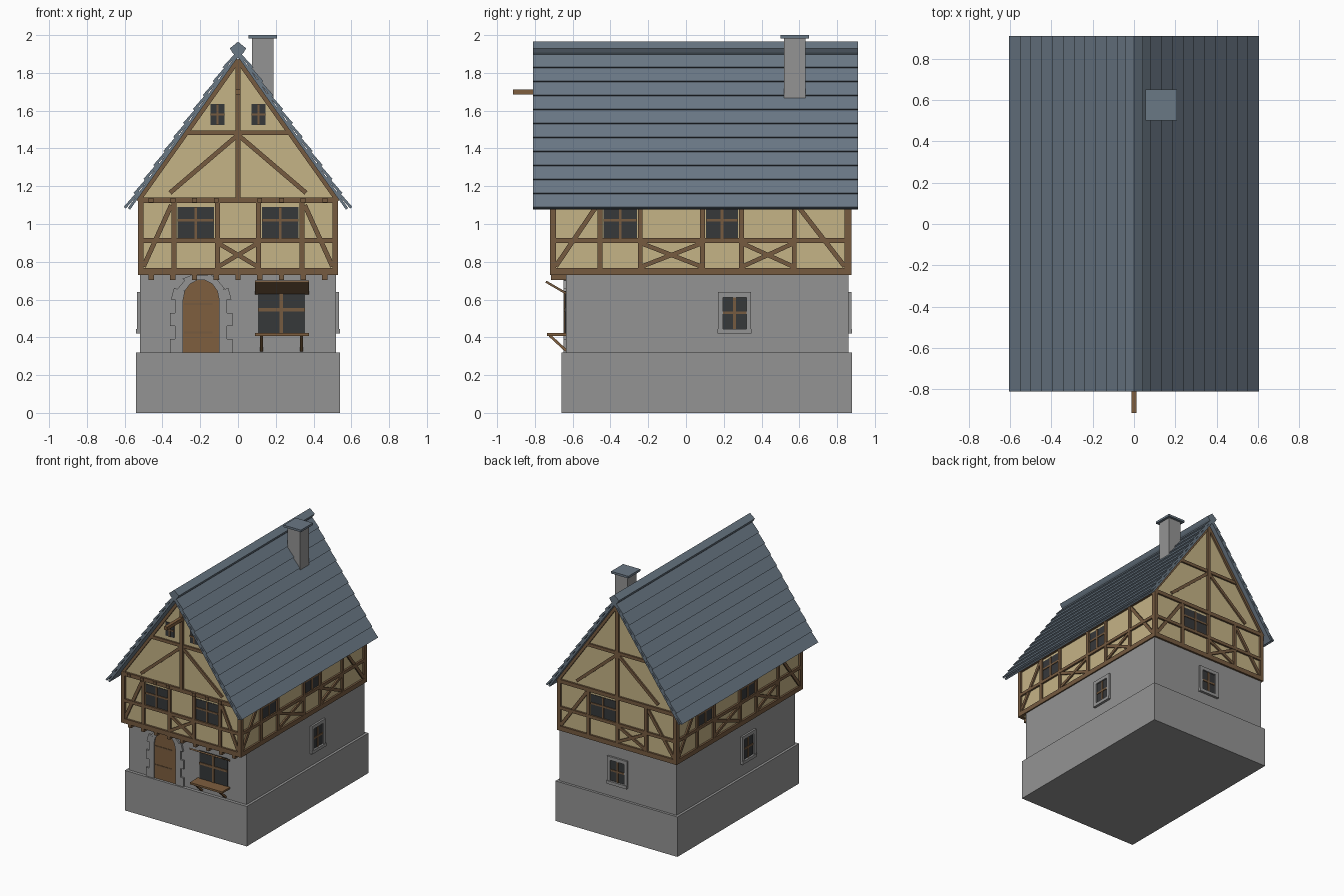
import bpy, bmesh
from math import pi, sin, cos
from mathutils import Matrix, Vector

cube = bpy.data.objects.get("Cube")
if cube:
    bpy.data.objects.remove(cube, do_unlink=True)


def material(name, r, g, b):
    lin = [(c / 255 / 12.92) if c < 11 else ((c / 255 + 0.055) / 1.055) ** 2.4 for c in (r, g, b)]
    m = bpy.data.materials.new(name)
    m.use_nodes = True
    m.diffuse_color = (*lin, 1)
    m.node_tree.nodes["Principled BSDF"].inputs["Base Color"].default_value = (*lin, 1)
    return m


STONE = material("grey stone", 148, 148, 148)
PLASTER = material("cream plaster", 197, 179, 134)
TIMBER = material("brown timber", 118, 91, 64)
BOARD = material("door wood", 126, 94, 62)
SLATE = material("blue slate", 106, 120, 133)
GLASS = material("dark glass", 54, 56, 58)


def prism(bm, frame, pts, d0, d1):
    """Extrude a (u, z) outline from depth d0 to d1, measured outward from the frame's wall."""
    rings = [[bm.verts.new(frame @ Vector((u, -d, z))) for u, z in pts] for d in (d0, d1)]
    bm.faces.new(rings[0])
    bm.faces.new(rings[1][::-1])
    n = len(pts)
    for i in range(n):
        j = (i + 1) % n
        bm.faces.new((rings[0][j], rings[0][i], rings[1][i], rings[1][j]))


def box(bm, frame, u0, u1, z0, z1, d0, d1):
    prism(bm, frame, [(u0, z0), (u1, z0), (u1, z1), (u0, z1)], d0, d1)


def beam(bm, frame, a, b, width, d0, d1):
    a, b = Vector(a), Vector(b)
    t = (b - a).normalized()
    s = Vector((-t.y, t.x)) * width / 2
    prism(bm, frame, [a - s, b - s, b + s, a + s], d0, d1)


def finish(bm, name, mat):
    bmesh.ops.recalc_face_normals(bm, faces=bm.faces)
    me = bpy.data.meshes.new(name)
    bm.to_mesh(me)
    bm.free()
    me.materials.append(mat)
    ob = bpy.data.objects.new(name, me)
    bpy.context.collection.objects.link(ob)
    return ob


def wall(x, y, turn):
    return Matrix.Translation((x, y, 0)) @ Matrix.Rotation(turn * pi / 2, 4, 'Z')


WORLD = wall(0, 0, 0)
PROFILE = wall(0, 0, 1)      # u runs along y, depth along x
UPPER = {"front": wall(0, -.705, 0), "right": wall(.515, .075, 1),
         "back": wall(0, .86, 2), "left": wall(-.515, .075, 3)}
LOWER = {"front": wall(0, -.635, 0), "right": wall(.52, .11, 1),
         "back": wall(0, .86, 2), "left": wall(-.52, .11, 3)}

# Stone storey
bm = bmesh.new()
box(bm, WORLD, -.54, .54, 0, .32, -.88, .66)
finish(bm, "stone_base", STONE)
bm = bmesh.new()
box(bm, WORLD, -.52, .52, .32, .74, -.86, .635)
finish(bm, "ground_floor_wall", STONE)

# Plastered upper storey with gables
bm = bmesh.new()
prism(bm, WORLD, [(-.515, .735), (.515, .735), (.515, 1.14), (0, 1.875), (-.515, 1.14)], -.86, .705)
finish(bm, "plaster_body", PLASTER)


def window(name, frame, u0, u1, z0, z1, bar_z, d=.004, bar=.014):
    bm = bmesh.new()
    box(bm, frame, u0, u1, z0, z1, -.005, d)
    finish(bm, name + "_glass", GLASS)
    bm = bmesh.new()
    mid = (u0 + u1) / 2
    box(bm, frame, mid - bar / 2, mid + bar / 2, z0, z1, 0, d + .005)
    box(bm, frame, u0, u1, bar_z - bar / 2, bar_z + bar / 2, 0, d + .005)
    finish(bm, name + "_bars", TIMBER)


def framing(side, half, posts, crosses, windows, gable):
    """Half-timbering of one upper wall."""
    f = UPPER[side]
    bm = bmesh.new()
    out = .015
    for z0, z1 in ((.73, .767), (.9, .925), (1.11, 1.14)):
        box(bm, f, -half, half, z0, z1, -.01, out)
    for s in (-1, 1):
        box(bm, f, *sorted((s * half, s * (half - .031))), .73, 1.14, -.01, out)
    for u in posts:
        box(bm, f, u - .013, u + .013, .75, 1.12, -.01, out - .001)
    # corner braces
    beam(bm, f, (-half + .03, .775), (posts[0] - .015, 1.1), .025, -.01, out - .003)
    beam(bm, f, (half - .03, .775), (posts[-1] + .015, 1.1), .025, -.01, out - .003)
    # crossed braces below the rail
    for i in crosses:
        a, b = posts[i], posts[i + 1]
        beam(bm, f, (a, .772), (b, .9), .023, -.01, out - .003)
        beam(bm, f, (a, .9), (b, .772), .023, -.01, out - .004)
    if gable:
        box(bm, f, -.014, .014, 1.12, 1.87, -.01, out)
        box(bm, f, -.27, .27, 1.47, 1.495, -.01, out - .002)
        for s in (-1, 1):
            beam(bm, f, (s * .53, 1.122), (0, 1.868), .026, -.01, out - .001)
            beam(bm, f, (0, 1.472), (s * .36, 1.165), .024, -.01, out - .003)
    finish(bm, side + "_timbers", TIMBER)
    for i in windows:
        window(f"{side}_upper_window_{i}", f, posts[i] + .018, posts[i + 1] - .018, .925, 1.09, 1.02)


side_posts = [-.53, -.317, .013, .218, .498]
framing("front", .53, [-.338, -.108, .108, .338], [1], [0, 2], True)
framing("back", .53, [-.255, 0, .255], [1], [0], True)
for side in ("right", "left"):
    framing(side, .795, side_posts, [1, 3], [0, 2], False)
for s in (-1, 1):
    window(f"gable_window_{s}", UPPER["front"], s * .108 - .037, s * .108 + .037, 1.525, 1.635, 1.58, .006, .012)

# Joist ends under the jetty and on the top plate
bm = bmesh.new()
for i in range(-4, 5):
    u = i * .115
    box(bm, WORLD, u - .014, u + .014, .703, .735, .6, .715)
    if i:
        box(bm, WORLD, u - .013, u + .013, 1.113, 1.138, .7, .729)
finish(bm, "joist_ends", TIMBER)

# Hoist beam in the front gable
bm = bmesh.new()
box(bm, WORLD, -.013, .013, 1.685, 1.712, .69, .915)
finish(bm, "hoist_beam", BOARD)

# Small stone-framed windows
for side, u in (("right", .147), ("left", .147), ("back", 0)):
    f = LOWER[side]
    bm = bmesh.new()
    for s in (-1, 1):
        box(bm, f, *sorted((u + s * .062, u + s * .088)), .44, .64, -.01, .015)
    box(bm, f, u - .062, u + .062, .612, .64, -.01, .015)
    box(bm, f, u - .09, u + .09, .42, .445, -.01, .02)
    finish(bm, side + "_window_surround", STONE)
    window(side + "_lower_window", f, u - .062, u + .062, .445, .612, .53)

# Arched door
f = LOWER["front"]
door_x, spring = -.195, .6


def arch(a, rx, rz):
    return (door_x + rx * cos(a), spring + rz * sin(a))


bm = bmesh.new()
prism(bm, f, [(door_x - .095, .32), (door_x + .095, .32)] + [arch(pi * i / 12, .095, .105) for i in range(13)],
      -.01, .005)
finish(bm, "door", BOARD)
bm = bmesh.new()
for z in (.42, .57):
    box(bm, f, door_x - .09, door_x + .06, z, z + .012, 0, .009)
finish(bm, "door_straps", TIMBER)

# Door surround of alternating blocks
bm = bmesh.new()
for i in range(4):
    w = .165 if i % 2 == 0 else .138
    z0 = .32 + i * .07
    for s in (-1, 1):
        box(bm, f, *sorted((door_x + s * .095, door_x + s * w)), z0, z0 + .07, -.01, .014)
for i in range(7):
    a, b = pi * i / 7, pi * (i + 1) / 7
    rx, rz = (.16, .14) if i % 2 == 0 else (.14, .13)
    prism(bm, f, [arch(a, .095, .105), arch(a, rx, rz), arch(b, rx, rz), arch(b, .095, .105)], -.01, .014)
finish(bm, "door_surround", STONE)

# Shop window with raised shutter and counter
window("shop_window", f, .105, .355, .42, .645, .545, .005, .018)
bm = bmesh.new()
beam(bm, PROFILE, (-.635, .633), (-.742, .695), .012, .09, .375)
finish(bm, "raised_shutter", TIMBER)
bm = bmesh.new()
box(bm, PROFILE, -.737, -.63, .407, .422, .09, .375)
for x in (.125, .335):
    beam(bm, PROFILE, (-.722, .41), (-.635, .33), .014, x - .008, x + .008)
finish(bm, "shop_counter", BOARD)

# Roof slopes: thin deck with overlapping tilted boards
slope, normal, apex = Vector((.577, -.816)), Vector((.816, .577)), Vector((0, 1.884))
bm = bmesh.new()
for side in (-1, 1):
    def course(corners):
        pts = [apex + slope * s + normal * n for s, n in corners]
        prism(bm, WORLD, [(side * p.x, p.y) for p in pts], -.91, .81)
    course([(0, 0), (.99, 0), (.99, .014), (0, .014)])
    for i in range(11):
        low = .998 - i * .0907
        top = max(low - .115, 0)
        course([(low, .022), (low, .036), (top, .024), (top, .010)])
finish(bm, "roof_boards", SLATE)

# Ridge cap
bm = bmesh.new()
prism(bm, WORLD, [(0, 1.965), (-.043, 1.93), (-.03, 1.908), (0, 1.875), (.03, 1.908), (.043, 1.93)], -.91, .81)
finish(bm, "ridge_cap", SLATE)

# Chimney
bm = bmesh.new()
box(bm, WORLD, .075, .187, 1.6, 1.985, -.632, -.518)
finish(bm, "chimney", STONE)
bm = bmesh.new()
box(bm, WORLD, .055, .207, 1.983, 2.0, -.652, -.5)
finish(bm, "chimney_cap", SLATE)
